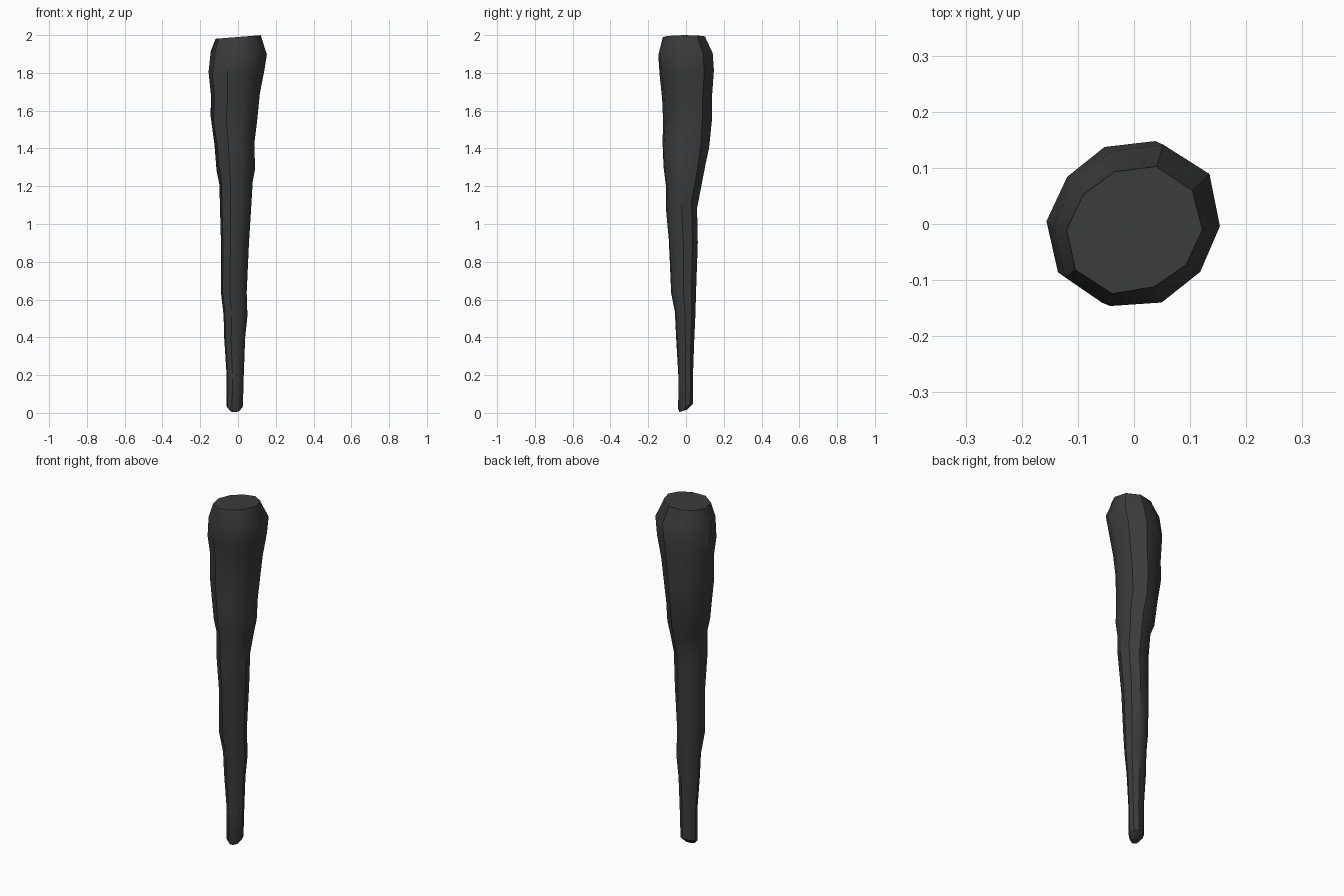
import bpy, bmesh, math, random

if "Cube" in bpy.data.objects:
    bpy.data.objects.remove(bpy.data.objects["Cube"])

random.seed(4)
SIDES = 10

# Outline of the club: height, left x, right x, front y, back y
RINGS = [
    (0.035, -.060, .026, -.040, .036),
    (0.20, -.060, .030, -.040, .036),
    (0.40, -.074, .038, -.050, .042),
    (0.52, -.076, .050, -.058, .050),
    (0.65, -.090, .046, -.078, .052),
    (0.90, -.090, .058, -.090, .062),
    (1.10, -.096, .070, -.105, .058),
    (1.22, -.098, .078, -.104, .082),
    (1.30, -.114, .090, -.115, .100),
    (1.42, -.124, .087, -.124, .122),
    (1.56, -.145, .102, -.117, .132),
    (1.68, -.143, .116, -.124, .135),
    (1.80, -.156, .138, -.136, .146),
    (1.91, -.144, .153, -.146, .138),
    (1.985, -.120, .122, -.120, .100),
]

bm = bmesh.new()


def add_ring(z, x0, x1, y0, y1, tip=False):
    ring = []
    top = z > 1.95
    for i in range(SIDES):
        a = 2 * math.pi * i / SIDES
        # fuller toward back right, flatter toward back left
        k = 1 + 0.07 * math.sin(2 * a) + random.uniform(-.02, .02)
        if i in (0, 5):
            k = 1.0
        x = (x0 + x1) / 2 + (x1 - x0) / 2 * math.cos(a) * k
        y = (y0 + y1) / 2 + (y1 - y0) / 2 * math.sin(a) * k * 1.03
        dz = 0.06 * (x - 0.0) if top else (0 if tip else random.uniform(-.018, .018))
        if z < 0.05:
            dz = 0.35 * y
        ring.append(bm.verts.new((x, y, z + dz)))
    return ring


# Rough tapering shaft and head
loops = [add_ring(0.004, -.042, .008, -.034, .004, tip=True)]
for v in loops[0]:
    v.co.z = max(0.0, 0.009 + 0.3 * (v.co.y + .02))
loops += [add_ring(*r) for r in RINGS]
for a, b in zip(loops, loops[1:]):
    for i in range(SIDES):
        j = (i + 1) % SIDES
        bm.faces.new((a[i], a[j], b[j], b[i]))

# Slightly domed blunt top and bottom tip
bm.faces.new(list(reversed(loops[0])))
top = bm.faces.new(loops[-1])
inner = bmesh.ops.inset_region(bm, faces=[top], thickness=0.03)
for v in top.verts:
    v.co.z = 1.99 + 0.08 * v.co.x
bmesh.ops.triangulate(bm, faces=bm.faces[:])
bmesh.ops.recalc_face_normals(bm, faces=bm.faces[:])

mesh = bpy.data.meshes.new("wooden_club")
bm.to_mesh(mesh)
bm.free()
club = bpy.data.objects.new("wooden_club", mesh)
bpy.context.collection.objects.link(club)

# Dark charcoal surface
mat = bpy.data.materials.new("charcoal")
mat.diffuse_color = (0.045, 0.045, 0.045, 1)
mat.use_nodes = True
mat.node_tree.nodes["Principled BSDF"].inputs["Base Color"].default_value = mat.diffuse_color
mesh.materials.append(mat)

bpy.context.view_layer.objects.active = club
club.select_set(True)
bpy.ops.object.shade_smooth_by_angle(angle=math.radians(35))
